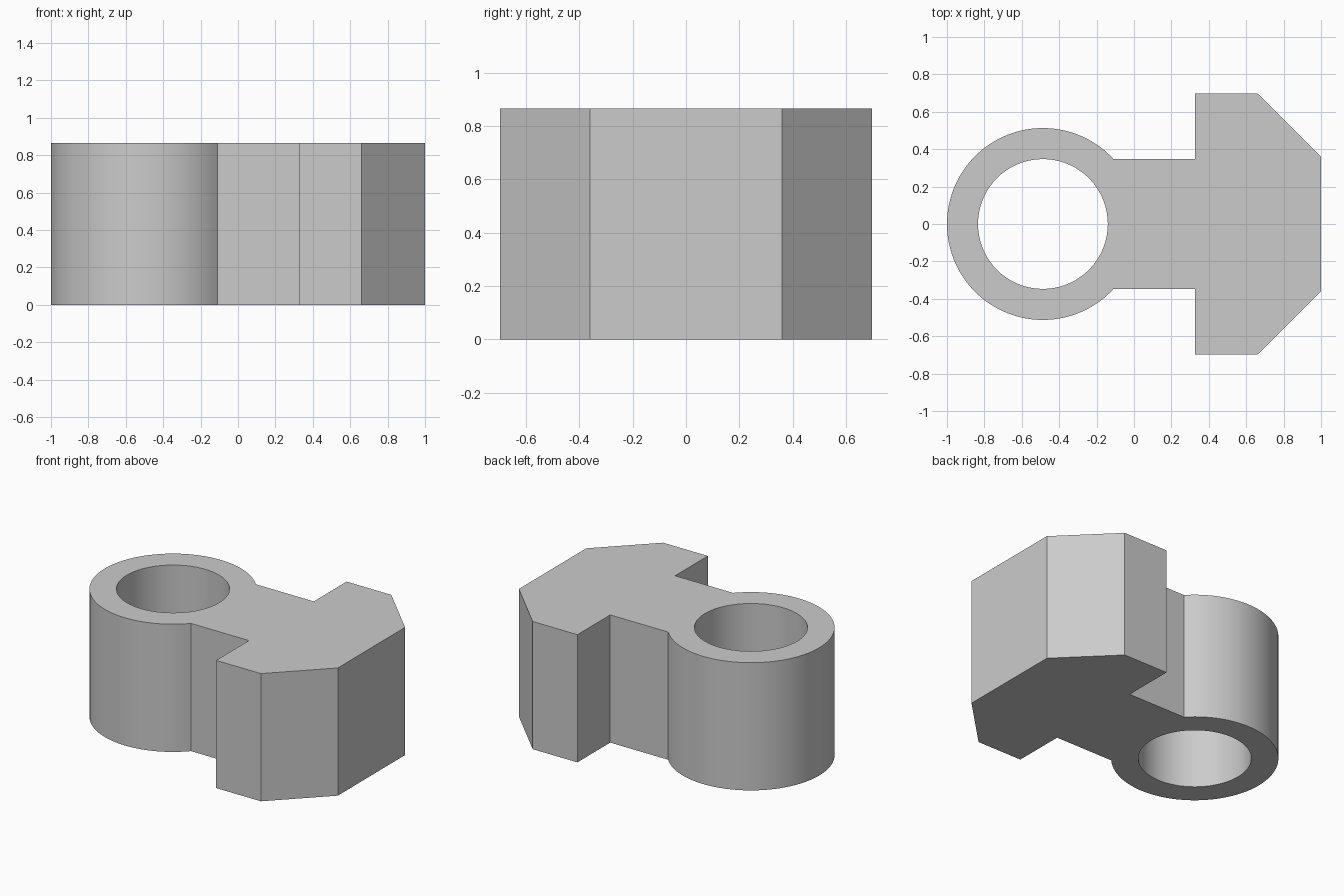
import bpy
import bmesh
from math import asin, cos, sin, pi, radians
from mathutils import Vector

if "Cube" in bpy.data.objects:
    bpy.data.objects.remove(bpy.data.objects["Cube"], do_unlink=True)

HEIGHT = 0.865
RING_X, OUTER_R, BORE_R = -0.487, 0.513, 0.347
NECK_HALF = 0.347


def arc(radius, start, end, count):
    """Points on an arc about the ring centre."""
    steps = [start + (end - start) * i / count for i in range(count + 1)]
    return [(RING_X + radius * cos(a), radius * sin(a)) for a in steps]


def add_loop(bm, points):
    verts = [bm.verts.new((x, y, 0)) for x, y in points]
    return [bm.edges.new((a, b)) for a, b in zip(verts, verts[1:] + verts[:1])]


# Outline: ring arc, then neck and chamfered head mirrored across y
join = asin(NECK_HALF / OUTER_R)
ring = arc(OUTER_R, join, 2 * pi - join, 72)
head = [(0.325, -NECK_HALF), (0.325, -0.698), (0.66, -0.698), (1.0, -0.36)]
outline = ring + head + [(x, -y) for x, y in reversed(head)]
bore = arc(BORE_R, 0, 2 * pi, 72)[:-1]

# Fill the profile around the bore and extrude it to full height
bm = bmesh.new()
edges = add_loop(bm, outline) + add_loop(bm, bore)
bmesh.ops.triangle_fill(bm, edges=edges, use_beauty=True, normal=Vector((0, 0, 1)))
result = bmesh.ops.extrude_face_region(bm, geom=bm.faces[:])
top = [g for g in result["geom"] if isinstance(g, bmesh.types.BMVert)]
bmesh.ops.translate(bm, verts=top, vec=(0, 0, HEIGHT))
bmesh.ops.recalc_face_normals(bm, faces=bm.faces[:])

mesh = bpy.data.meshes.new("ring_bracket")
bm.to_mesh(mesh)
bm.free()
bracket = bpy.data.objects.new("ring_bracket", mesh)
bpy.context.collection.objects.link(bracket)

# Plain grey finish
grey = bpy.data.materials.new("light_grey")
grey.use_nodes = True
colour = (0.6, 0.6, 0.6, 1)
grey.diffuse_color = colour
for node in grey.node_tree.nodes:
    if node.type == "BSDF_PRINCIPLED":
        node.inputs["Base Color"].default_value = colour
mesh.materials.append(grey)

# Smooth cylinder walls with crisp corners
bpy.ops.object.select_all(action="DESELECT")
bracket.select_set(True)
bpy.context.view_layer.objects.active = bracket
bpy.ops.object.shade_smooth_by_angle(angle=radians(30))
